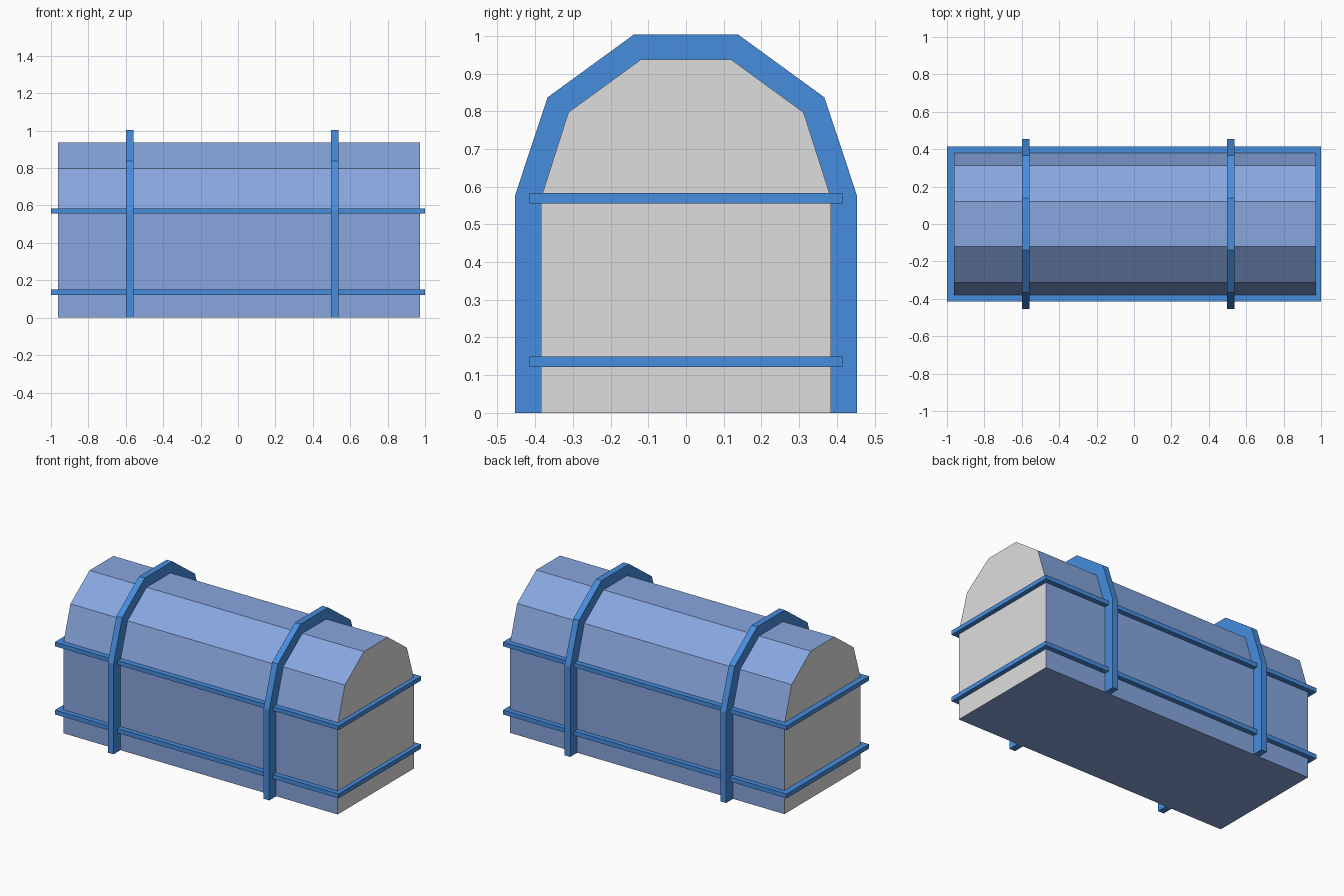
import bpy, bmesh

if "Cube" in bpy.data.objects:
    bpy.data.objects.remove(bpy.data.objects["Cube"])


def material(name, rgb):
    m = bpy.data.materials.new(name)
    m.diffuse_color = (*rgb, 1.0)
    m.use_nodes = True
    m.node_tree.nodes["Principled BSDF"].inputs["Base Color"].default_value = m.diffuse_color
    return m


BODY = material("pale blue", (0.242, 0.381, 0.73))
TRIM = material("strong blue", (0.063, 0.266, 0.73))
END = material("light grey", (0.73, 0.73, 0.73))


def finish(bm, name, mats):
    bmesh.ops.recalc_face_normals(bm, faces=bm.faces)
    me = bpy.data.meshes.new(name)
    bm.to_mesh(me)
    bm.free()
    for m in mats:
        me.materials.append(m)
    ob = bpy.data.objects.new(name, me)
    bpy.context.collection.objects.link(ob)
    return ob


def mirrored(half):
    """Full profile in y, z from the half on the +y side."""
    return half + [(-y, z) for y, z in reversed(half)]


def band(name, inner, outer, place, span, closed):
    """Rectangular-section band between two matching outlines."""
    bm = bmesh.new()
    rings = []
    for a, b in zip(inner, outer):
        rings.append([bm.verts.new(place(p, s)) for p, s in
                      ((a, span[0]), (b, span[0]), (b, span[1]), (a, span[1]))])
    n = len(rings)
    for i in range(n if closed else n - 1):
        r, q = rings[i], rings[(i + 1) % n]
        for k in range(4):
            j = (k + 1) % 4
            bm.faces.new((r[k], r[j], q[j], q[k]))
    if not closed:
        bm.faces.new(rings[0])
        bm.faces.new(rings[-1])
    return finish(bm, name, [TRIM])


X0, X1 = -0.963, 0.972
body_profile = mirrored([(0.384, 0), (0.384, 0.572), (0.312, 0.797), (0.12, 0.937)])
strap_profile = mirrored([(0.454, 0), (0.454, 0.575), (0.367, 0.837), (0.139, 1.003)])

# chest body with grey end walls
bm = bmesh.new()
left = bm.faces.new([bm.verts.new((X0, y, z)) for y, z in body_profile])
ext = bmesh.ops.extrude_face_region(bm, geom=[left], use_keep_orig=True)
bmesh.ops.translate(bm, vec=(X1 - X0, 0, 0),
                    verts=[e for e in ext["geom"] if isinstance(e, bmesh.types.BMVert)])
bm.normal_update()
for f in bm.faces:
    f.material_index = 1 if abs(f.normal.x) > 0.9 else 0
finish(bm, "chest_body", [BODY, END])

# straps arching over the lid
for name, x in (("left_strap", -0.58), ("right_strap", 0.518)):
    band(name, body_profile, strap_profile, lambda p, s: (s, p[0], p[1]),
         (x - 0.02, x + 0.02), False)


def rect(x0, x1, y):
    return [(x0, -y), (x1, -y), (x1, y), (x0, y)]


# horizontal rails running all the way round
for name, z0, z1 in (("lower_rail", 0.122, 0.15), ("upper_rail", 0.556, 0.583)):
    band(name, rect(X0 + 0.002, X1 - 0.002, 0.38), rect(-1, 1, 0.415),
         lambda p, s: (p[0], p[1], s), (z0, z1), True)
